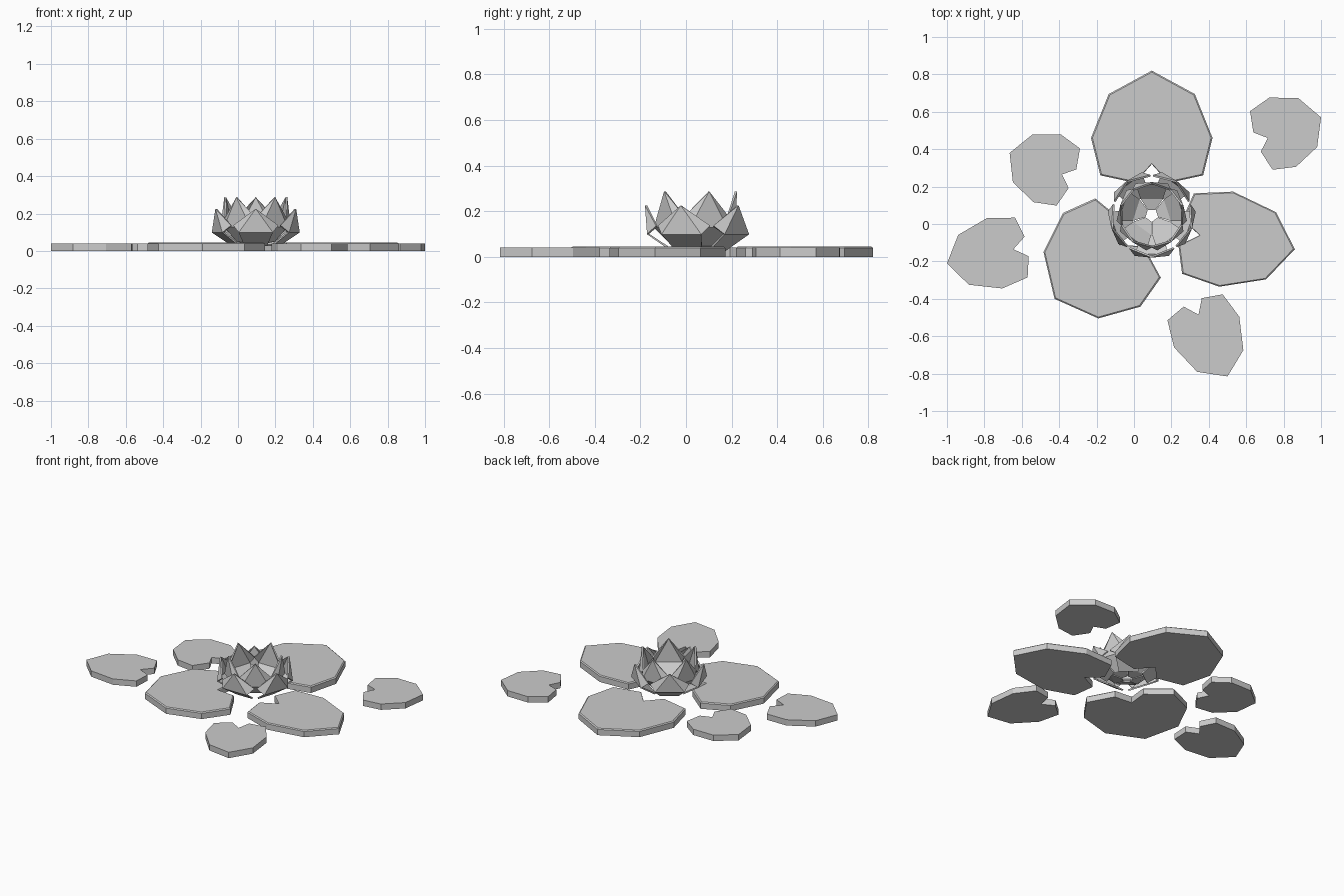
import bpy
import math
from mathutils import Vector

if "Cube" in bpy.data.objects:
    bpy.data.objects.remove(bpy.data.objects["Cube"])

# half outline of a pad: (half width, distance from tip), notch apex at 0.5
HALF = [(0.23, 0.125), (0.325, 0.36), (0.275, 0.56), (0.09, 0.60)]


def make_object(name, verts, faces):
    mesh = bpy.data.meshes.new(name)
    mesh.from_pydata(verts, [], faces)
    mesh.update()
    ob = bpy.data.objects.new(name, mesh)
    bpy.context.collection.objects.link(ob)
    return ob


def lily_pad(name, tip, notch, width, rim):
    """Flat notched leaf running from its tip to its notch."""
    tip, notch = Vector(tip), Vector(notch)
    axis = (notch - tip) * 2
    side = Vector((-axis.y, axis.x)).normalized() * width
    local = [(0, 0)] + HALF + [(0, 0.5)] + [(-w, d) for w, d in reversed(HALF)]
    outline = [tip + axis * d - side * w for w, d in local]
    centre = tip + axis * 0.33
    n = len(outline)
    rings = [(0, 1.0), (0.04, 1.0)]
    if rim:
        rings = [(0, 1.0), (0.039, 1.0), (0.045, 0.975)]
    verts = []
    for z, s in rings:
        verts += [(*(centre + (p - centre) * s), z) for p in outline]
    faces = [list(reversed(range(n))), [n * (len(rings) - 1) + i for i in range(n)]]
    for r in range(len(rings) - 1):
        for i in range(n):
            j = (i + 1) % n
            faces.append([r * n + i, r * n + j, (r + 1) * n + j, (r + 1) * n + i])
    # wind outward whichever way the outline runs
    area = sum(outline[i].cross(outline[(i + 1) % n]) for i in range(n))
    if area < 0:
        faces = [f[::-1] for f in faces]
    return make_object(name, verts, faces)


def petal_ring(name, start, rows, tip):
    """Five cupped petals; rows are (half width, radius, height)."""
    for k in range(5):
        verts = []
        for w, r, z in rows:
            verts += [(r, -w, z), (r, w, z)]
        verts.append((tip[0], 0, tip[1]))
        t = len(verts) - 1
        m = t - 4                     # first vertex of the crease row
        faces = [[i, i + 2, i + 3, i + 1] for i in range(0, m, 2)]
        faces += [[m, t, m + 1], [m, m + 2, t], [m + 1, t, m + 3]]
        ob = make_object(f"{name}_{k + 1}", verts, faces)
        ob.location = (0.095, 0.047, 0)
        ob.rotation_euler.z = math.radians(start + 72 * k)
        solid = ob.modifiers.new("thickness", 'SOLIDIFY')
        solid.thickness = 0.01
        solid.offset = 0


# large pads around the flower
lily_pad("large_pad_back", (0.095, 0.82), (0.095, 0.32), 1.0, True)
lily_pad("large_pad_left", (-0.425, -0.40), (-0.074, -0.11), 1.0, True)
lily_pad("large_pad_right", (0.86, -0.135), (0.35, -0.06), 0.79, True)

# small drifting pads
lily_pad("small_pad_back_left", (-0.665, 0.38), (-0.385, 0.265), 0.60, False)
lily_pad("small_pad_back_right", (1.0, 0.57), (0.715, 0.46), 0.61, False)
lily_pad("small_pad_left", (-1.0, -0.21), (-0.645, -0.135), 0.593, False)
lily_pad("small_pad_front", (0.50, -0.815), (0.345, -0.485), 0.593, False)

# flower: outer and inner petal rings
petal_ring("outer_petal", -90,
           [(0.06, 0.11, 0.03), (0.09, 0.213, 0.10), (0.118, 0.175, 0.135)],
           (0.222, 0.225))
petal_ring("inner_petal", 90,
           [(0.02, 0.03, 0.04), (0.06, 0.09, 0.055),
            (0.085, 0.165, 0.13), (0.1, 0.135, 0.175)],
           (0.172, 0.287))
